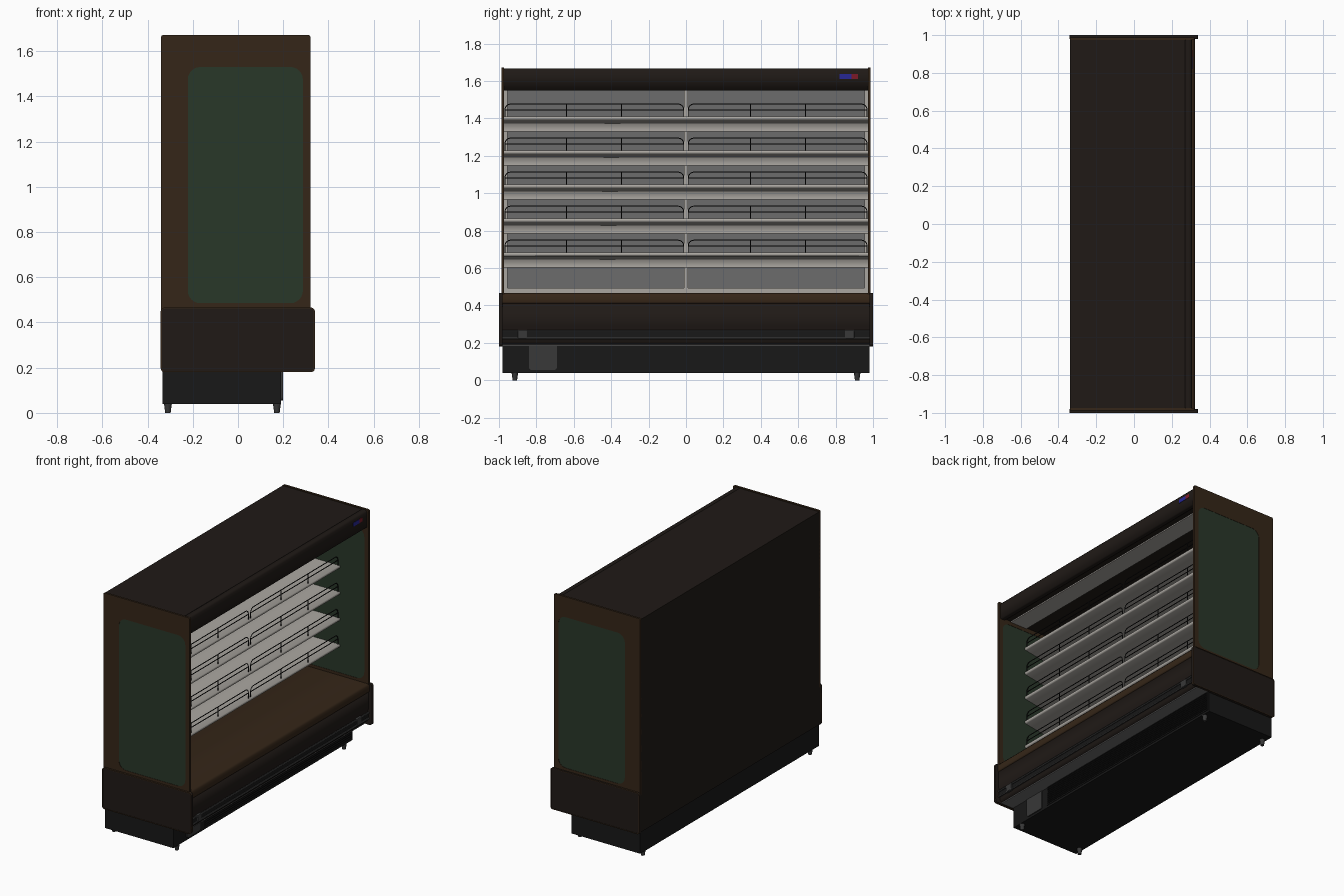
import bpy, math
from math import pi, cos, sin

if "Cube" in bpy.data.objects:
    bpy.data.objects.remove(bpy.data.objects["Cube"])


def mat(name, r, g, b):
    m = bpy.data.materials.new(name)
    m.diffuse_color = (r, g, b, 1)
    m.use_nodes = True
    m.node_tree.nodes["Principled BSDF"].inputs["Base Color"].default_value = m.diffuse_color
    return m


BROWN = mat("brown", .035, .019, .009)
DARK = mat("dark_brown", .014, .010, .008)
BLACK = mat("black", .009, .009, .009)
CHAR = mat("charcoal", .04, .04, .04)
GLASS = mat("green_glass", .022, .038, .022)
LIGHT = mat("shelf_grey", .40, .38, .35)
PANEL = mat("panel_grey", .15, .15, .15)
BLUE = mat("blue", .02, .02, .30)
RED = mat("red", .20, .01, .02)


def box(name, x, y, z, m, bevel=0):
    """Box from (min, max) ranges."""
    bpy.ops.mesh.primitive_cube_add(size=1, location=[(a + b) / 2 for a, b in (x, y, z)])
    o = bpy.context.object
    o.name = name
    o.scale = [b - a for a, b in (x, y, z)]
    bpy.ops.object.transform_apply(location=False, rotation=False, scale=True)
    o.data.materials.append(m)
    if bevel:
        mod = o.modifiers.new("bevel", 'BEVEL')
        mod.width = bevel
        mod.segments = 3
    return o


def rounded(x0, x1, z0, z1, r, n=6):
    """Rounded rectangle outline."""
    pts = []
    for cx, cz, a0 in ((x1 - r, z1 - r, 0), (x0 + r, z1 - r, pi / 2),
                       (x0 + r, z0 + r, pi), (x1 - r, z0 + r, 1.5 * pi)):
        for i in range(n + 1):
            a = a0 + i / n * pi / 2
            pts.append((cx + r * cos(a), cz + r * sin(a)))
    return pts


def curve(name, outlines, m, dims, closed=True):
    c = bpy.data.curves.new(name, 'CURVE')
    c.dimensions = dims
    for pts in outlines:
        s = c.splines.new('POLY')
        s.points.add(len(pts) - 1)
        for p, q in zip(s.points, pts):
            p.co = (*q, 0, 1) if len(q) == 2 else (*q, 1)
        s.use_cyclic_u = closed
    c.materials.append(m)
    o = bpy.data.objects.new(name, c)
    bpy.context.collection.objects.link(o)
    return o


def to_mesh(o):
    bpy.ops.object.select_all(action='DESELECT')
    o.select_set(True)
    bpy.context.view_layer.objects.active = o
    bpy.ops.object.convert(target='MESH')
    return bpy.context.object


def plate(name, outlines, lo, hi, m, axis='Y'):
    """Filled outlines (inner ones cut holes) extruded from lo to hi along Y or X."""
    o = curve(name, outlines, m, '2D')
    o.data.fill_mode = 'BOTH'
    o.data.extrude = (hi - lo) / 2
    mid = (lo + hi) / 2
    if axis == 'Y':
        o.rotation_euler = (pi / 2, 0, 0)
        o.location.y = mid
    else:
        o.rotation_euler = (pi / 2, 0, pi / 2)
        o.location.x = mid
    return to_mesh(o)


def wire(name, paths, r, m):
    o = curve(name, paths, m, '3D', closed=False)
    o.data.bevel_depth = r
    o.data.bevel_resolution = 1
    o.data.use_fill_caps = True
    o = to_mesh(o)
    bpy.ops.object.shade_smooth_by_angle()
    return o


# Base, kick plate grille, access cover and feet
box("base", (-.335, .19), (-.98, .98), (.04, .20), BLACK)
box("grille_back", (.19, .194), (-.64, .97), (.055, .192), BLACK)
for i in range(9):
    z = .064 + i * .0145
    box(f"grille_slat_{i}", (.19, .20), (-.63, .965), (z, z + .007), BLACK)
plate("access_cover", [rounded(-.84, -.69, .055, .195, .015)], .188, .198, CHAR, 'X')
for x in (-.31, .172):
    for y in (-.915, .915):
        bpy.ops.mesh.primitive_cone_add(vertices=12, radius1=.012, radius2=.018, depth=.045,
                                        location=(x, y, .0225))
        bpy.context.object.name = "foot"
        bpy.context.object.data.materials.append(CHAR)

# Lower tub with deck and front lip
plate("lower_front", [[(-.335, .19), (.29, .19), (.305, .205), (.305, .27), (.315, .29),
                       (.315, .41), (-.335, .41)]], -.985, .985, DARK)
box("tub_underside", (.195, .29), (-.98, .98), (.183, .191), PANEL)
plate("deck", [[(-.335, .41), (.32, .41), (.322, .42), (.322, .455), (.312, .466),
                (-.335, .466)]], -.985, .985, BROWN)

# Bumper rail with brackets
for z in (.225, .264):
    wire("bumper_rail", [[(.315, -.982, z), (.315, .982, z)]], .007, CHAR)
box("bumper_strip", (.30, .313), (-.982, .982), (.225, .264), BLACK)
for s in (-1, 1):
    box("bumper_bracket", (.30, .322), (s * .875 - .026, s * .875 + .026), (.22, .27), CHAR, .004)

# Back wall, roof and canopy
box("back_wall", (-.34, -.30), (-.98, .98), (.19, 1.66), DARK)
box("roof", (-.34, .295), (-.98, .98), (1.56, 1.665), DARK)
plate("canopy_fascia", [[(.27, 1.55), (.308, 1.55), (.308, 1.655), (.298, 1.666), (.27, 1.666)]],
      -.98, .98, DARK)
box("air_outlet", (.09, .22), (-.97, .97), (1.552, 1.565), LIGHT)
box("display_blue", (.30, .311), (.82, .885), (1.612, 1.638), BLUE)
box("display_red", (.30, .311), (.885, .92), (1.612, 1.638), RED)

# Interior rear panels and light frame
box("rear_panel", (-.30, -.292), (-.97, .97), (.466, 1.56), PANEL)
holes = [rounded(a, b, .492, 1.555, .002, 1) for a, b in ((-.955, -.01), (.01, .955))]
plate("rear_frame", [rounded(-.975, .975, .466, 1.56, .002, 1)] + holes, -.295, -.28, LIGHT, 'X')

# Sides: framed glass above, cladding below
window = rounded(-.222, .287, .485, 1.53, .055)
for s in (-1, 1):
    a, b = sorted((s * .973, s * .987))
    plate("side_frame", [rounded(-.34, .32, .44, 1.671, .008), window], a, b, BROWN)
    a, b = sorted((s * .975, s * .985))
    plate("side_glass", [rounded(-.226, .291, .481, 1.534, .056)], a, b, GLASS)
    a, b = sorted((s * .98, s * .997))
    plate("side_cladding", [rounded(-.342, .34, .18, .466, .018)], a, b, DARK)
    a, b = sorted((s * .984, s * 1.0))
    plate("side_cladding_trim", [rounded(-.342, .34, .18, .466, .018),
                                 rounded(-.337, .335, .185, .461, .014)], a, b, BROWN)

# Wedge shelves with wire fences
for i in range(5):
    z = 1.41 - i * .182
    plate(f"shelf_{i}", [[(-.285, z), (.10, z), (.10, z - .016), (.092, z - .019),
                          (-.285, z - .08)]], -.972, .972, LIGHT)
    for s in (-1, 1):
        ya, yb, top, r, x = .012, .968, z + .067, .03, .088
        loop = [(x, s * ya, z)]
        loop += [(x, s * (ya + r - r * cos(t * pi / 8)), top - r + r * sin(t * pi / 8)) for t in range(5)]
        loop += [(x, s * (yb - r + r * sin(t * pi / 8)), top - r + r * cos(t * pi / 8)) for t in range(5)]
        loop += [(x, s * yb, z)]
        paths = [loop, [(x, s * ya, z + .036), (x, s * yb, z + .036)]]
        paths += [[(x, s * y, z), (x, s * y, top)] for y in (.345, .64)]
        wire(f"shelf_fence_{i}", paths, .003, BLACK)
